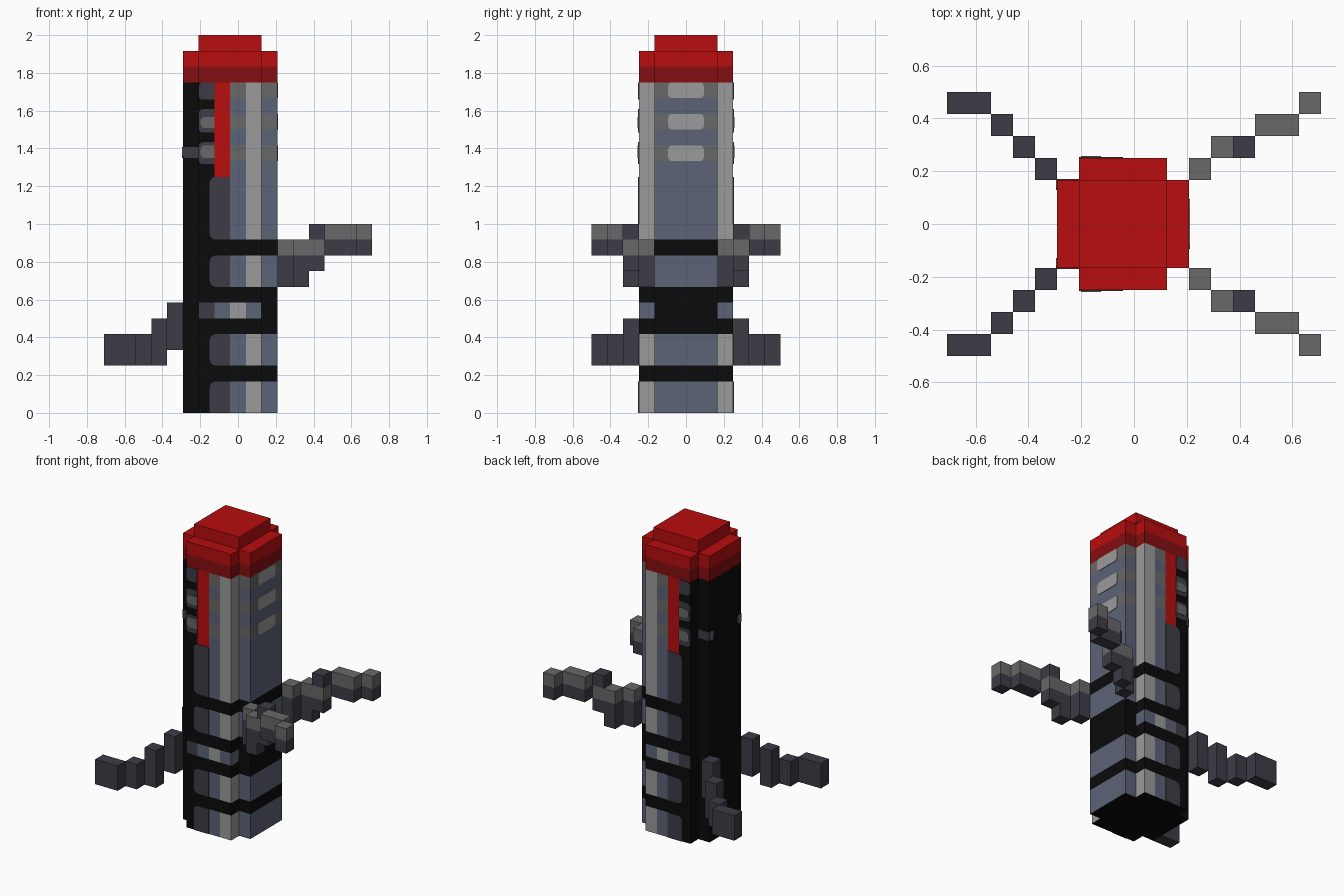
import bpy, bmesh, math
from mathutils import Vector

cube = bpy.data.objects.get("Cube")
if cube:
    bpy.data.objects.remove(cube, do_unlink=True)

U = 1 / 12  # one block

# Materials
COLOURS = {
    "red": (0.479, 0.0044, 0.0044),
    "dark_red": (0.235, 0.0044, 0.0055),
    "black": (0.0033, 0.0033, 0.0033),
    "slate": (0.047, 0.045, 0.061),
    "steel_blue": (0.109, 0.125, 0.184),
    "light_grey": (0.328, 0.328, 0.328),
    "mid_grey": (0.138, 0.138, 0.138),
}
MATS = {}
for key, rgb in COLOURS.items():
    m = bpy.data.materials.new(key)
    m.use_nodes = True
    m.diffuse_color = (*rgb, 1)
    m.node_tree.nodes["Principled BSDF"].inputs["Base Color"].default_value = (*rgb, 1)
    MATS[key] = m


def finish(name, bm, colours, rule=None):
    """Colour faces by rule(centre, normal) in blocks, scale and link."""
    bmesh.ops.recalc_face_normals(bm, faces=bm.faces)
    bm.normal_update()
    if rule:
        for f in bm.faces:
            f.material_index = colours.index(rule(f.calc_center_median(), f.normal))
    bmesh.ops.scale(bm, vec=(U, U, U), verts=bm.verts)
    me = bpy.data.meshes.new(name)
    bm.to_mesh(me)
    bm.free()
    for c in colours:
        me.materials.append(MATS[c])
    ob = bpy.data.objects.new(name, me)
    bpy.context.collection.objects.link(ob)
    return ob


def prism(bm, outline, levels):
    """Stack an outline through several heights, with end caps."""
    rings = [[bm.verts.new((x, y, z)) for x, y in outline] for z in levels]
    n = len(outline)
    for low, high in zip(rings, rings[1:]):
        for i in range(n):
            j = (i + 1) % n
            bm.faces.new((low[i], low[j], high[j], high[i]))
    bm.faces.new(rings[0][::-1])
    bm.faces.new(rings[-1])


def rect(x0, x1, y0, y1):
    return [(x0, y0), (x1, y0), (x1, y1), (x0, y1)]


def plate(name, colour, a0, a1, z0, z1, place, radii, thick=0.05):
    """Thin rounded panel; radii run bottom-left, bottom-right, top-right, top-left."""
    bm = bmesh.new()
    pts = []
    corners = [(a0, z0, 1, 1), (a1, z0, -1, 1), (a1, z1, -1, -1), (a0, z1, 1, -1)]
    for k, ((a, z, sa, sz), r) in enumerate(zip(corners, radii)):
        if r == 0:
            pts.append((a, z))
            continue
        for i in range(5):
            t = math.pi + k * math.pi / 2 + i * math.pi / 8
            pts.append((a + sa * r + r * math.cos(t), z + sz * r + r * math.sin(t)))
    base = [bm.verts.new(place(a, z, 0)) for a, z in pts]
    top = [bm.verts.new(place(a, z, thick)) for a, z in pts]
    bm.faces.new(base)
    bm.faces.new(top)
    for i in range(len(pts)):
        j = (i + 1) % len(pts)
        bm.faces.new((base[i], base[j], top[j], top[i]))
    finish(name, bm, [colour])


# Body: plus-shaped column, split where the paint changes
front_xs = [-2.5, -1.5, -0.5, 0.5, 1.5]
plus = ([(x, -3) for x in front_xs] + [(1.5, -2), (2.5, -2), (2.5, 2), (1.5, 2)]
        + [(x, 3) for x in reversed(front_xs)]
        + [(-2.5, 2), (-3.5, 2), (-3.5, -2), (-2.5, -2)])


def body_rule(c, n):
    if abs(n.z) > 0.5 or n.x < -0.5:
        return "black"
    row = math.floor(c.z)
    if any(a < c.z < a + 1 for a in (2, 5, 7, 10)):
        return "black"
    outer = abs(c.y) > 2.01
    if 6 < c.z < 7:  # ringed window row
        if n.x > 0.5:
            return "steel_blue" if outer and c.x < 2 else "black"
        if c.x > 1.5 or c.x < -2.5:
            return "black"
        return ["slate", "steel_blue", "light_grey", "steel_blue"][int(c.x + 2.5)]
    plain = "mid_grey" if row >= 16 and row % 2 == 0 else "steel_blue"
    if n.x > 0.5:
        return "light_grey" if c.x < 2 else plain
    if c.x < -1.5:
        return "black"
    if c.x < -0.5:
        return "red" if c.z > 15 else "black"
    return "light_grey" if 0.5 < c.x < 1.5 else plain


bm = bmesh.new()
prism(bm, plus, [0, 2, 3, 5, 6, 7, 8, 10, 11, 15, 16, 17, 18, 19, 20, 21])
finish("body", bm, ["black", "slate", "steel_blue", "light_grey", "mid_grey", "red"], body_rule)

# Cap: dark rim, bright crown and raised top
bm = bmesh.new()
prism(bm, plus, [21, 22, 23])
finish("cap", bm, ["red", "dark_red"], lambda c, n: "dark_red" if c.z < 22 else "red")
bm = bmesh.new()
prism(bm, rect(-2.5, 1.5, -2, 2), [23, 24])
finish("cap_top", bm, ["red"])

# Painted panels, repeated on front and back
for side, s in (("front", -1), ("back", 1)):
    def on_face(a, z, t):
        return (a, s * (3 + t), z)

    def on_arm(a, z, t):
        return (a, s * (2 + t), z)

    for i, (z0, z1, rb) in enumerate([(0, 2, 0), (3, 5, 0.4), (8, 10, 0.4), (11, 15, 0.4)]):
        plate(f"{side}_slate_panel_{i + 1}", "slate", -1.8, -0.5, z0, z1, on_face, (rb, 0, 0, 0.4))
    for i, (z0, z1) in enumerate([(15.8, 17.2), (17.8, 19.3), (19.9, 21)]):
        plate(f"{side}_vent_{i + 1}", "slate", -2.5, -1.5, z0, z1, on_face, (0.3, 0, 0, 0.3))
    for i, (z0, z1) in enumerate([(16.2, 17), (18.1, 18.8)]):
        plate(f"{side}_vent_core_{i + 1}", "mid_grey", -2.4, -1.5, z0, z1, on_face,
              (0.3, 0, 0, 0.3), 0.09)
    plate(f"{side}_edge_mark", "slate", -3.5, -2.5, 16.2, 16.9, on_arm, (0, 0, 0, 0))
    lo, hi = sorted((s * 1.55, s * 2))
    plate(f"{side}_right_mark", "mid_grey", lo, hi, 16.2, 16.9,
          lambda a, z, t: (-3.5 - t, a, z), (0.2, 0.2, 0.2, 0.2))

# Bright windows on the left side
for i, z in enumerate((16, 18, 20)):
    plate(f"side_window_{i + 1}", "light_grey", -1.13, 1.13, z, z + 1,
          lambda a, z, t: (2.5 + t, a, z), (0.25,) * 4)

# Limbs: x0, x1, y0, y1, z levels, grey layer base
UPPER = [
    (2.5, 3.5, 2, 3, (8, 10, 11), 10),
    (3.5, 4.5, 3, 4, (8, 10, 11), 10),
    (4.5, 5.5, 3, 4, (9, 10, 11, 12), 10),
    (5.5, 7.5, 4, 5, (10, 11, 12), 11),
    (7.5, 8.5, 5, 6, (10, 11, 12), 11),
]
LOWER = [
    (-4.5, -3.5, 2, 3, (4, 7), 99),
    (-5.5, -4.5, 3, 4, (3, 6), 99),
    (-6.5, -5.5, 4, 5, (3, 5), 99),
    (-8.5, -6.5, 5, 6, (3, 5), 99),
]
for limb, parts in (("upper_limb", UPPER), ("lower_limb", LOWER)):
    for side, s in (("front", -1), ("back", 1)):
        for i, (x0, x1, y0, y1, levels, grey) in enumerate(parts):
            ya, yb = sorted((s * y0, s * y1))
            bm = bmesh.new()
            prism(bm, rect(x0, x1, ya, yb), levels)
            finish(f"{side}_{limb}_{i + 1}", bm, ["slate", "mid_grey"],
                   lambda c, n: "mid_grey" if grey < c.z < grey + 1.01 and c.z - 0.01 < grey + 1
                   and not (grey == 10 and c.z > 11.5) else "slate")
